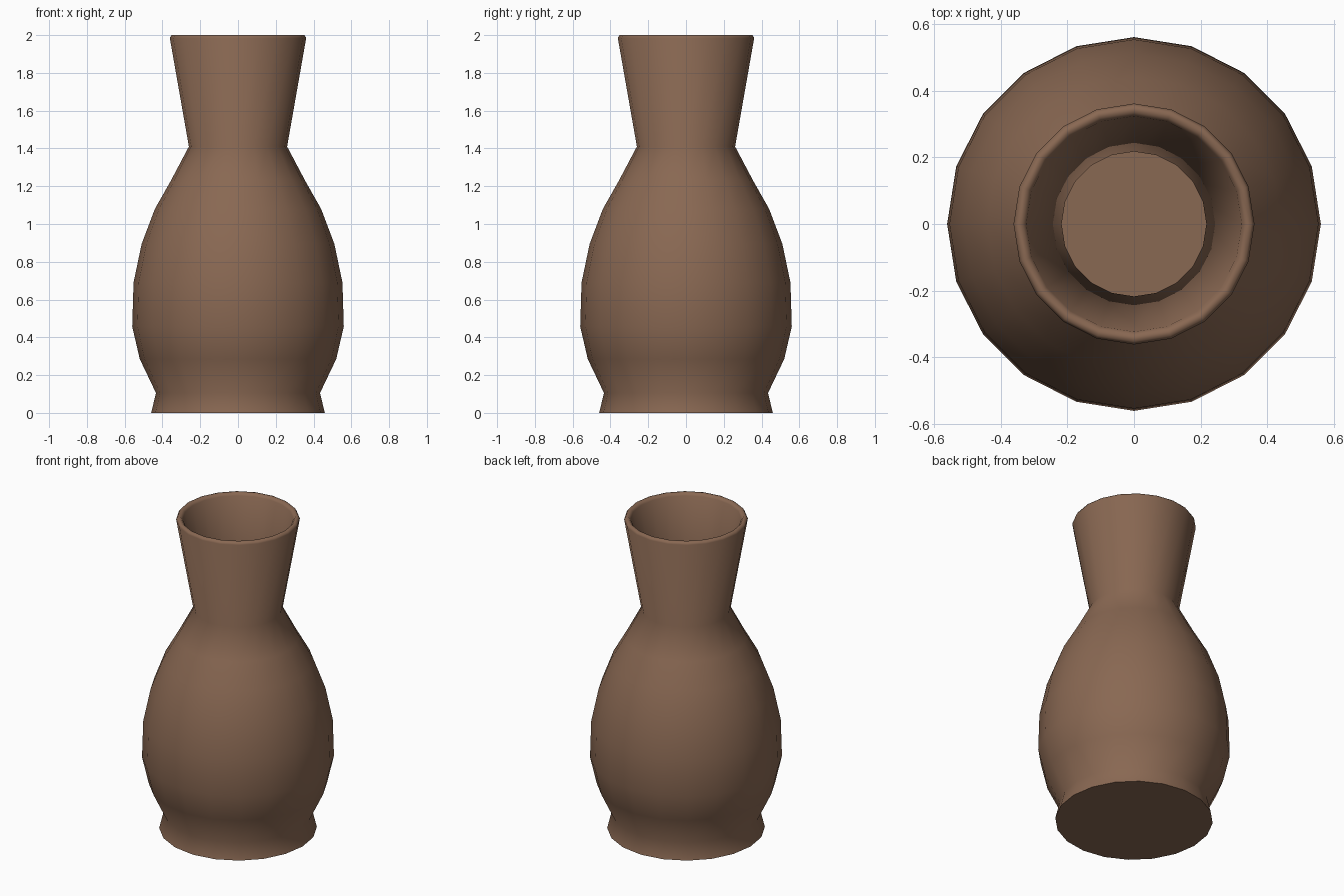
import bpy, bmesh, math

if "Cube" in bpy.data.objects:
    bpy.data.objects.remove(bpy.data.objects["Cube"])

SIDES = 20

# Fired clay colour
clay = bpy.data.materials.new("brown_clay")
clay.diffuse_color = (0.25, 0.138, 0.085, 1)
clay.use_nodes = True
clay.node_tree.nodes["Principled BSDF"].inputs["Base Color"].default_value = clay.diffuse_color

# Outer wall from foot to rim, then inner wall down to the floor: (radius, height)
outer = [(0.46, 0.0), (0.434, 0.105), (0.52, 0.285), (0.56, 0.457), (0.553, 0.69),
         (0.51, 0.895), (0.44, 1.08), (0.355, 1.23), (0.26, 1.41), (0.361, 1.985), (0.352, 2.0)]
inner = [(0.335, 2.0), (0.323, 1.985), (0.217, 1.41), (0.315, 1.21), (0.40, 1.06), (0.468, 0.88),
         (0.511, 0.685), (0.517, 0.465), (0.48, 0.30), (0.39, 0.11), (0.39, 0.045)]

# Lathe the profile and cap the underside and the inner floor
bm = bmesh.new()
rings = []
for r, z in outer + inner:
    rings.append([bm.verts.new((r * math.cos(2 * math.pi * i / SIDES),
                                r * math.sin(2 * math.pi * i / SIDES), z)) for i in range(SIDES)])
for a, b in zip(rings, rings[1:]):
    for i in range(SIDES):
        j = (i + 1) % SIDES
        bm.faces.new((a[i], a[j], b[j], b[i]))
bm.faces.new(rings[0][::-1])
bm.faces.new(rings[-1])
bmesh.ops.recalc_face_normals(bm, faces=bm.faces)

mesh = bpy.data.meshes.new("vase")
bm.to_mesh(mesh)
bm.free()
mesh.materials.append(clay)
vase = bpy.data.objects.new("vase", mesh)
bpy.context.collection.objects.link(vase)

# Smooth walls with sharp foot and floor edges
bpy.context.view_layer.objects.active = vase
vase.select_set(True)
bpy.ops.object.shade_smooth_by_angle(angle=math.radians(62))
